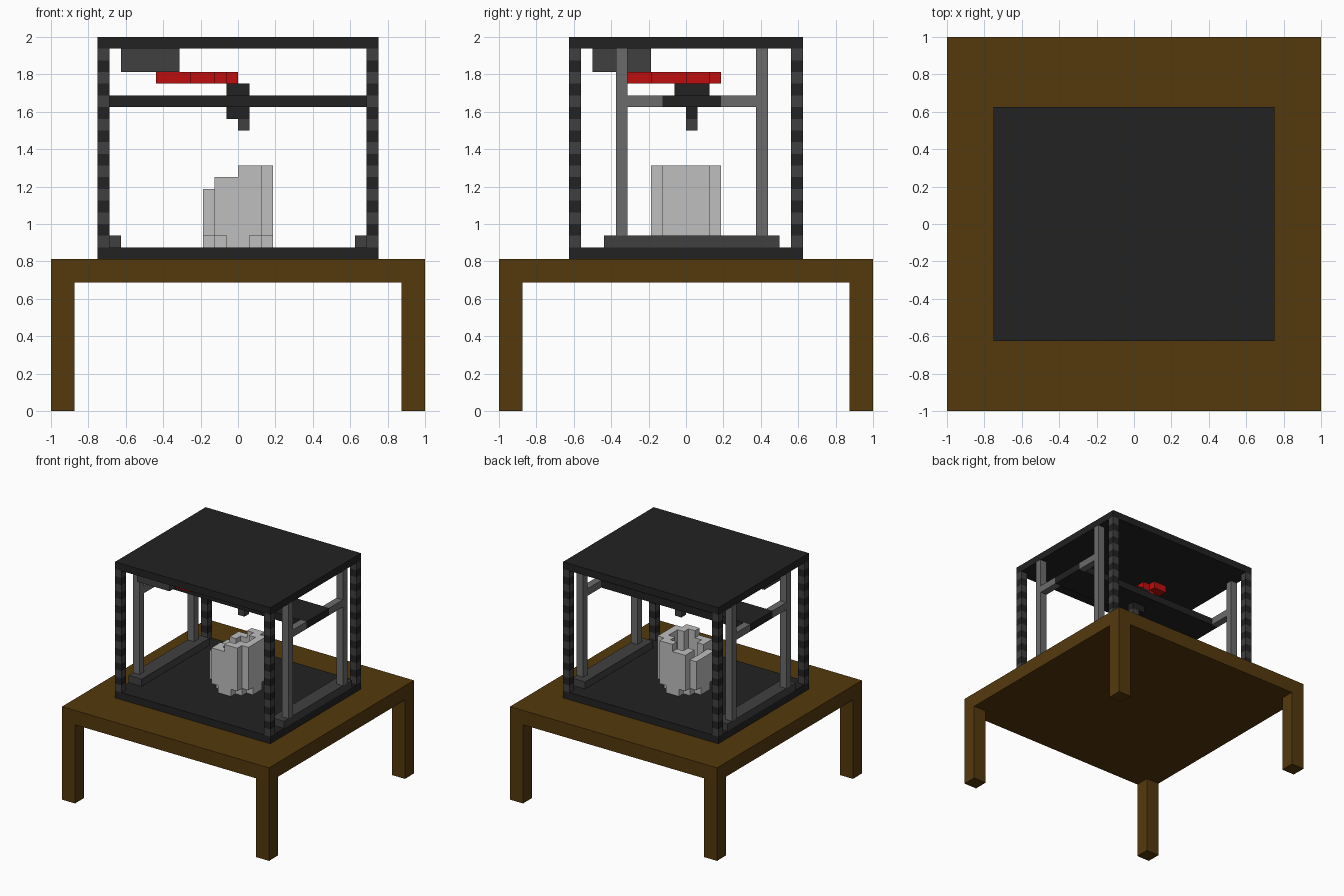
import bpy
import bmesh
from mathutils import Vector

UNIT = 1 / 16  # edge length of one block

cube = bpy.data.objects.get("Cube")
if cube:
    bpy.data.objects.remove(cube, do_unlink=True)


def material(name, r, g, b):
    m = bpy.data.materials.new(name)
    m.use_nodes = True
    m.diffuse_color = (r, g, b, 1)
    m.node_tree.nodes["Principled BSDF"].inputs["Base Color"].default_value = (r, g, b, 1)
    return m


wood = material("brown wood", 0.091, 0.041, 0.004)
black = material("near black", 0.016, 0.016, 0.016)
charcoal = material("charcoal", 0.051, 0.051, 0.051)
steel = material("steel grey", 0.147, 0.147, 0.147)
plastic = material("pale grey plastic", 0.52, 0.52, 0.52)
red = material("red filament", 0.51, 0.004, 0.004)


def finish(name, bm, mats):
    bmesh.ops.recalc_face_normals(bm, faces=bm.faces)
    mesh = bpy.data.meshes.new(name)
    bm.to_mesh(mesh)
    bm.free()
    for m in mats:
        mesh.materials.append(m)
    obj = bpy.data.objects.new(name, mesh)
    bpy.context.collection.objects.link(obj)
    return obj


def box(name, mat, xs, ys, zs):
    """Box from (low, high) ranges counted in blocks."""
    bm = bmesh.new()
    bmesh.ops.create_cube(bm, size=1)
    for v in bm.verts:
        v.co = Vector([UNIT * (lo if c < 0 else hi) for c, (lo, hi) in zip(v.co, (xs, ys, zs))])
    return finish(name, bm, [mat])


def blocks(name, mats, cells, rule=lambda cell: 0):
    """Outer skin of a set of unit blocks; rule picks each block's material."""
    bm = bmesh.new()
    cells = set(cells)
    for cell in cells:
        for axis in range(3):
            for side in (0, 1):
                step = [0, 0, 0]
                step[axis] = 2 * side - 1
                if tuple(c + s for c, s in zip(cell, step)) in cells:
                    continue
                verts = []
                for a, b in ((0, 0), (1, 0), (1, 1), (0, 1)):
                    p = list(cell)
                    p[axis] += side
                    p[(axis + 1) % 3] += a
                    p[(axis + 2) % 3] += b
                    verts.append(bm.verts.new(Vector(p) * UNIT))
                bm.faces.new(verts).material_index = rule(cell)
    bmesh.ops.remove_doubles(bm, verts=bm.verts, dist=UNIT / 100)
    return finish(name, bm, mats)


def span(low, high, sign):
    return (low, high) if sign > 0 else (-high, -low)


# Table
box("table_top", wood, (-16, 16), (-16, 16), (11, 13))
for sx, side in ((1, "left"), (-1, "right")):
    for sy, end in ((1, "back"), (-1, "front")):
        box(f"table_leg_{end}_{side}", wood, span(14, 16, sx), span(14, 16, sy), (0, 11))

# Machine base and roof
box("machine_base", black, (-12, 12), (-10, 10), (13, 14))
box("machine_roof", black, (-12, 12), (-10, 10), (31, 32))

# Banded corner posts
for x, side in ((11, "left"), (-12, "right")):
    for y, end in ((9, "back"), (-10, "front")):
        blocks(f"corner_post_{end}_{side}", [charcoal, black],
               [(x, y, z) for z in range(14, 31)], lambda c: c[2] % 2)

# Side rails, uprights and cross bars
for sx, side in ((1, "left"), (-1, "right")):
    box(f"floor_rail_{side}", charcoal, span(10, 12, sx), (-7, 8), (14, 15))
    outer = span(11, 12, sx)
    for end, upright, bar in (("front", (-6, -5), (-5, -2)), ("back", (6, 7), (3, 6))):
        box(f"upright_{end}_{side}", steel, outer, upright, (15, 31))
        box(f"cross_bar_{end}_{side}", steel, outer, bar, (26, 27))

# Gantry and print head
box("gantry_plate", black, (-12, 12), (-2, 3), (26, 27))
box("head_top", black, (-1, 1), (-1, 2), (27, 28))
box("head_bottom", black, (-1, 1), (0, 1), (25, 26))
box("nozzle", charcoal, (0, 1), (0, 1), (24, 25))

# Spool box and the filament that curves to the head
box("spool_box", charcoal, (-10, -5), (-8, -3), (29, 31))
path = [(-7, -5), (-6, -5), (-5, -5), (-5, -4), (-4, -3)]
path += [(-3, y) for y in range(-3, 2)]
path += [(-3, 2), (-2, 2), (-1, 1), (-1, 0)]
blocks("filament", [red], [(x, y, 28) for x, y in path])


# Half printed vase: round floor, hollow wall, stepped rim
def ring(cell):
    return max(cell, -1 - cell)


vase = []
for x in range(-3, 3):
    top = 19 if x == -3 else 20 if x < 0 else 21
    for y in range(-3, 3):
        reach = ring(x) + ring(y)
        if reach <= 2:
            vase.append((x, y, 14))
        if reach < 4 and max(ring(x), ring(y)) == 2 or reach == 2:
            vase += [(x, y, z) for z in range(15, top)]
blocks("printed_vase", [plastic], vase)
